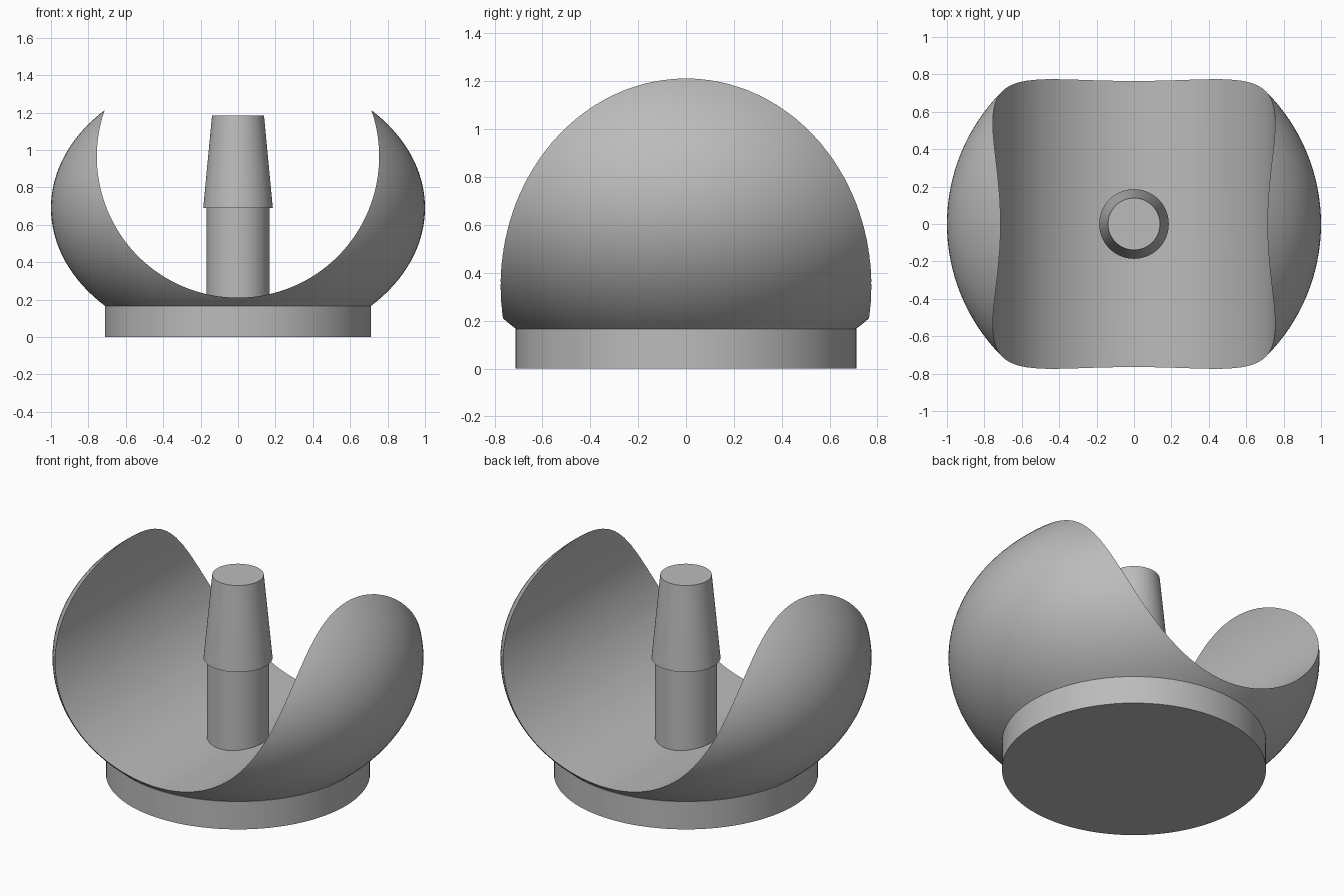
import bpy, math

cube = bpy.data.objects.get("Cube")
if cube:
    bpy.data.objects.remove(cube, do_unlink=True)

grey = bpy.data.materials.new("plain grey")
grey.use_nodes = True
grey.diffuse_color = (0.5, 0.5, 0.5, 1)
grey.node_tree.nodes["Principled BSDF"].inputs["Base Color"].default_value = grey.diffuse_color


def finish(obj, name):
    obj.name = name
    obj.data.materials.clear()
    obj.data.materials.append(grey)
    bpy.ops.object.select_all(action='DESELECT')
    obj.select_set(True)
    bpy.context.view_layer.objects.active = obj
    bpy.ops.object.shade_smooth_by_angle(angle=math.radians(30))


def cone(name, r_bottom, r_top, z0, z1, sides=96):
    bpy.ops.mesh.primitive_cone_add(vertices=sides, radius1=r_bottom, radius2=r_top,
                                    depth=z1 - z0, location=(0, 0, (z0 + z1) / 2))
    obj = bpy.context.object
    finish(obj, name)
    return obj


def cut(obj, cutter):
    mod = obj.modifiers.new("cut", 'BOOLEAN')
    mod.operation = 'DIFFERENCE'
    mod.solver = 'EXACT'
    mod.object = cutter
    bpy.context.view_layer.objects.active = obj
    bpy.ops.object.modifier_apply(modifier=mod.name)
    bpy.data.objects.remove(cutter, do_unlink=True)


BASE_TOP = 0.165

# Flattened ball, hollowed by a cylinder running front to back
bpy.ops.mesh.primitive_uv_sphere_add(segments=128, ring_count=64, radius=1, location=(0, 0, 0.69))
cradle = bpy.context.object
cradle.scale = (1, 1, 0.745)
bpy.ops.object.transform_apply(location=True, rotation=False, scale=True)

bpy.ops.mesh.primitive_cylinder_add(vertices=128, radius=0.755, depth=3,
                                    location=(0, 0, 0.965), rotation=(math.pi / 2, 0, 0))
cut(cradle, bpy.context.object)

# Remove the crown above the tips, left over from the cylinder cut
bpy.ops.mesh.primitive_cube_add(size=1, location=(0, 0, 1.716))
crown_cutter = bpy.context.object
crown_cutter.scale = (3, 3, 1)
cut(cradle, crown_cutter)

# Level the underside where it meets the base
bpy.ops.mesh.primitive_cube_add(size=1, location=(0, 0, BASE_TOP - 0.5))
floor_cutter = bpy.context.object
floor_cutter.scale = (3, 3, 1)
cut(cradle, floor_cutter)
finish(cradle, "cradle")

# Round base and centre peg with a tapered head
cone("base", 0.712, 0.712, 0, BASE_TOP)
cone("peg_shaft", 0.168, 0.168, 0.18, 0.69)
cone("peg_head", 0.186, 0.139, 0.69, 1.183)
